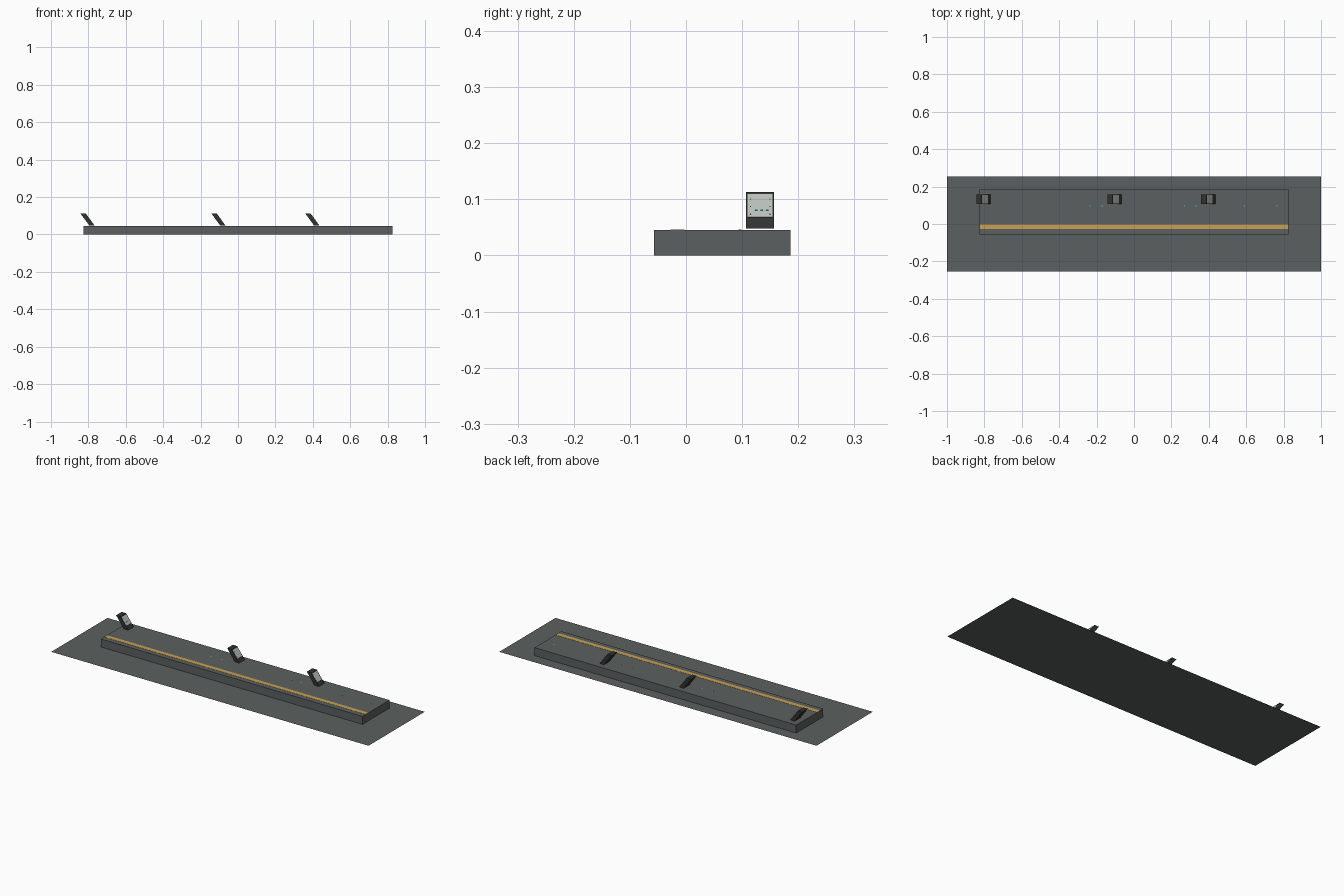
import bpy, bmesh
from mathutils import Vector

if "Cube" in bpy.data.objects:
    bpy.data.objects.remove(bpy.data.objects["Cube"])


def material(name, r, g, b):
    m = bpy.data.materials.new(name)
    m.diffuse_color = (r, g, b, 1)
    m.use_nodes = True
    m.node_tree.nodes["Principled BSDF"].inputs["Base Color"].default_value = m.diffuse_color
    return m


STONE = material("grey_concrete", 0.105, 0.117, 0.115)
YELLOW = material("safety_yellow", 0.58, 0.35, 0.09)
DARK = material("dark_casing", 0.03, 0.031, 0.03)
SCREEN = material("pale_screen", 0.48, 0.53, 0.49)
TEAL = material("teal_light", 0.1, 0.55, 0.55)


def finish(name, bm, mat):
    me = bpy.data.meshes.new(name)
    bm.to_mesh(me)
    bm.free()
    me.materials.append(mat)
    ob = bpy.data.objects.new(name, me)
    bpy.context.collection.objects.link(ob)
    return ob


def prism(name, profile, y0, y1, mat, skip_bottom=False):
    """Extrude an xz profile along y."""
    bm = bmesh.new()
    face = bm.faces.new([bm.verts.new((x, y0, z)) for x, z in profile])
    ext = bmesh.ops.extrude_face_region(bm, geom=[face])["geom"]
    for v in ext:
        if isinstance(v, bmesh.types.BMVert):
            v.co.y = y1
    bmesh.ops.recalc_face_normals(bm, faces=bm.faces)
    if skip_bottom:
        low = [f for f in bm.faces if f.normal.z < -0.9]
        bmesh.ops.delete(bm, geom=low, context='FACES_ONLY')
    return finish(name, bm, mat)


def box(name, x0, x1, y0, y1, z0, z1, mat, skip_bottom=False):
    return prism(name, [(x0, z0), (x1, z0), (x1, z1), (x0, z1)], y0, y1, mat, skip_bottom)


# Thin ground sheet
bm = bmesh.new()
bm.faces.new([bm.verts.new(p) for p in
              ((-1, -0.253, 0), (1, -0.253, 0), (1, 0.253, 0), (-1, 0.253, 0))])
finish("ground_sheet", bm, STONE)

# Raised platform with its yellow edge strip
box("platform", -0.825, 0.825, -0.057, 0.186, 0, 0.0455, STONE, True)
box("edge_strip", -0.825, 0.825, -0.028, -0.003, 0.0455, 0.0463, YELLOW, True)

# Leaning consoles whose sloped screens face +x
TOP, FOOT = Vector((0.028, 0, 0.113)), Vector((0.076, 0, 0.048))
NORMAL = Vector((0.065, 0, 0.048)).normalized()


def slope_plate(name, left, z0, z1, y0, y1, lift, mat):
    """Thin plate lying on the sloped console face."""
    def at(z, h):
        p = TOP.lerp(FOOT, (TOP.z - z) / (TOP.z - FOOT.z)) + NORMAL * h
        return (left + p.x, p.z)
    prism(name, [at(z0, 0), at(z0, lift), at(z1, lift), at(z1, 0)], y0, y1, mat)


for i, left in enumerate((-0.843, -0.143, 0.359), 1):
    prism(f"console_{i}", [(left, TOP.z), (left + TOP.x, TOP.z),
                           (left + FOOT.x, FOOT.z), (left + 0.048, FOOT.z)],
          0.107, 0.157, DARK)
    slope_plate(f"screen_{i}", left, 0.068, 0.109, 0.110, 0.1545, 0.0006, SCREEN)
    # Small marks on the screen
    for k, y in enumerate((0.123, 0.133, 0.143)):
        slope_plate(f"screen_mark_{i}_{k}", left, 0.080, 0.082, y, y + 0.004, 0.001, TEAL)
    for k, y in enumerate((0.114, 0.149)):
        for j, z in enumerate((0.073, 0.086, 0.099)):
            slope_plate(f"screen_tick_{i}_{k}_{j}", left, z, z + 0.0015, y, y + 0.002, 0.001, DARK)

# Tiny lights in the platform top
for i, x in enumerate((-0.235, -0.17, 0.27, 0.33, 0.59, 0.765), 1):
    box(f"floor_light_{i}", x - 0.003, x + 0.003, 0.094, 0.099, 0.0455, 0.0462, TEAL, True)
